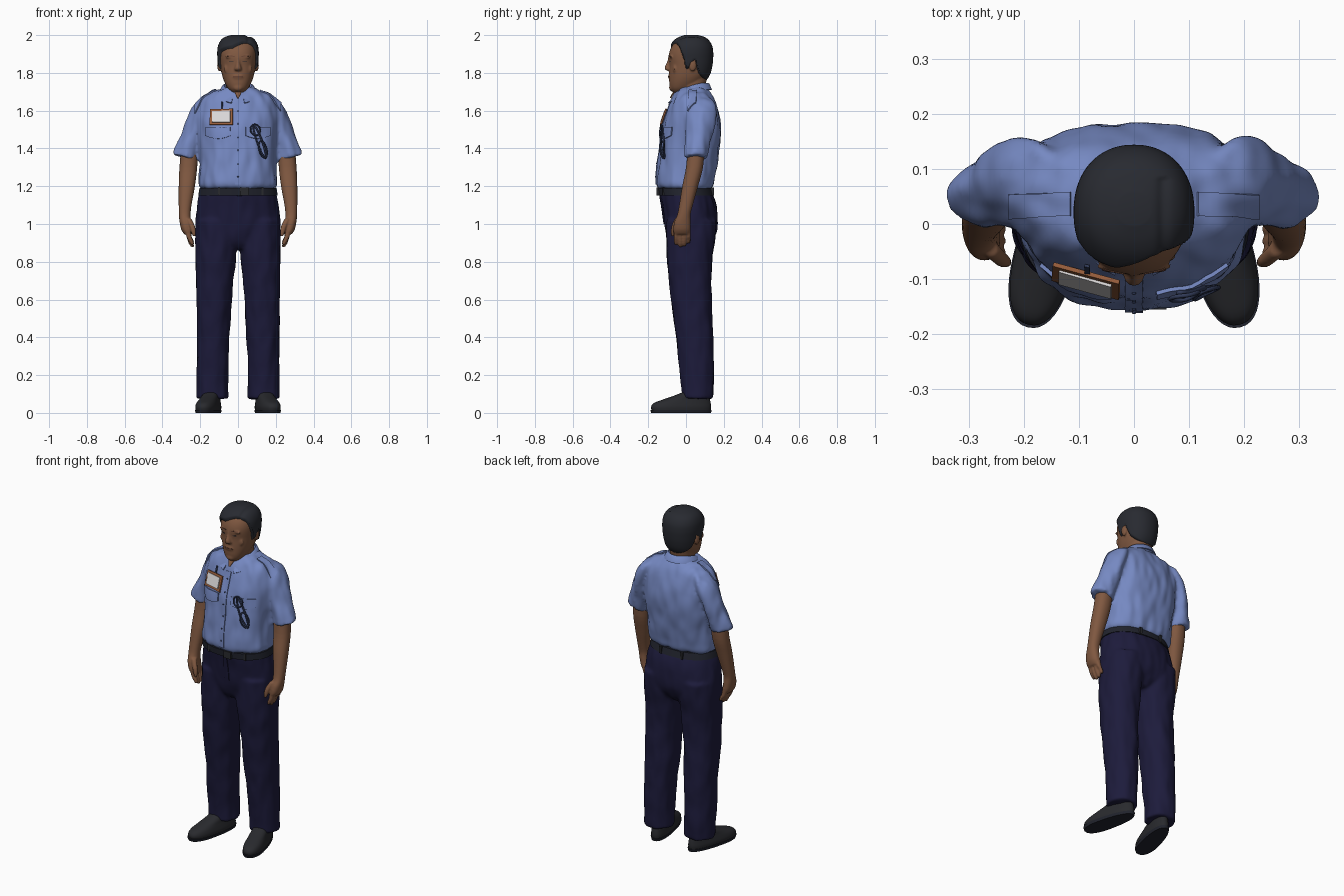
import bpy, bmesh, math
from mathutils import Vector, Matrix, noise
from mathutils.bvhtree import BVHTree

if "Cube" in bpy.data.objects:
    bpy.data.objects.remove(bpy.data.objects["Cube"])


def material(name, r, g, b):
    m = bpy.data.materials.new(name)
    m.use_nodes = True
    m.diffuse_color = (r, g, b, 1)
    node = m.node_tree.nodes["Principled BSDF"]
    node.inputs["Base Color"].default_value = (r, g, b, 1)
    node.inputs["Roughness"].default_value = 0.8
    return m


SHIRT = material("shirt blue", 0.18, 0.25, 0.54)
NAVY = material("trouser navy", 0.012, 0.011, 0.044)
SKIN = material("skin brown", 0.215, 0.098, 0.052)
LIP = material("dark skin", 0.13, 0.055, 0.033)
HAIR = material("hair black", 0.021, 0.023, 0.03)
SHOE = material("shoe black", 0.022, 0.023, 0.027)
BELT = material("belt black", 0.015, 0.017, 0.026)
METAL = material("dark steel", 0.03, 0.042, 0.095)
WHITE = material("card white", 0.7, 0.68, 0.68)
BROWN = material("card frame brown", 0.31, 0.11, 0.045)


def lerp_rings(rings, steps):
    """Catmull-Rom interpolation between cross-sections."""
    out = []
    for i in range(len(rings) - 1):
        p0, p1, p2 = rings[max(i - 1, 0)], rings[i], rings[i + 1]
        p3 = rings[min(i + 2, len(rings) - 1)]
        for k in range(steps):
            t = k / steps
            out.append([b + 0.5 * t * (c - a + t * (2*a - 5*b + 4*c - d + t * (3*(b - c) + d - a)))
                        for a, b, c, d in zip(p0, p1, p2, p3)])
    return out + [rings[-1]]


def loft(bm, rings, side=1, n=40, steps=4, power=2.2, mid=0.5):
    """Stack of oval sections: (z, half width, y front, y back, x centre, slope)."""
    loops = []
    rings = [tuple(r) + (0,) * (6 - len(r)) for r in rings]
    for z, hw, yf, yb, cx, slope in lerp_rings(rings, steps):
        cy, loop = yf + (yb - yf) * mid, []
        for i in range(n):
            a = 2 * math.pi * i / n
            c, s = math.cos(a), math.sin(a)
            x = hw * math.copysign(abs(c) ** (2 / power), c)
            y = math.copysign(abs(s) ** (2 / power), s) * (yb - cy if s > 0 else cy - yf)
            loop.append(bm.verts.new((side * (cx + x), cy + y, z + slope * x)))
        loops.append(loop)
    for lo, hi in zip(loops, loops[1:]):
        for i in range(n):
            bm.faces.new((lo[i], lo[(i+1) % n], hi[(i+1) % n], hi[i]))
    bm.faces.new(loops[0])
    bm.faces.new(loops[-1])


def ball(bm, centre, radii):
    m = Matrix.Translation(centre) @ Matrix.Diagonal((*radii, 1))
    bmesh.ops.create_uvsphere(bm, u_segments=20, v_segments=12, radius=1, matrix=m)


def finish(name, bm, mat, voxel=0, thick=0, wrinkle=0):
    """Turn a bmesh into a named object; optionally fuse, thicken and crease it."""
    bmesh.ops.recalc_face_normals(bm, faces=bm.faces)
    me = bpy.data.meshes.new(name)
    bm.to_mesh(me)
    bm.free()
    ob = bpy.data.objects.new(name, me)
    bpy.context.collection.objects.link(ob)
    if voxel:
        r = ob.modifiers.new("fuse", 'REMESH')
        r.mode, r.voxel_size = 'VOXEL', voxel
        s = ob.modifiers.new("soften", 'SMOOTH')
        s.factor, s.iterations = 0.5, 5
    if thick:
        s = ob.modifiers.new("thickness", 'SOLIDIFY')
        s.thickness, s.offset = thick, 0
    if voxel or thick:
        ev = ob.evaluated_get(bpy.context.evaluated_depsgraph_get())
        me = bpy.data.meshes.new_from_object(ev)
        ob.modifiers.clear()
        ob.data = me
    if wrinkle:
        moves = [v.normal * wrinkle * noise.noise(Vector((v.co.x * 22, v.co.y * 22, v.co.z * 9)))
                 for v in me.vertices]
        for v, d in zip(me.vertices, moves):
            v.co += d
    me.materials.clear()
    me.materials.append(mat)
    for p in me.polygons:
        p.use_smooth, p.material_index = True, 0
    me.set_sharp_from_angle(angle=math.radians(50))
    return ob


def tree(ob):
    return BVHTree.FromPolygons([v.co.copy() for v in ob.data.vertices],
                                [tuple(p.vertices) for p in ob.data.polygons])


def drape(name, target, quad, mat, off=0.003, thick=0.006, bulge=0, down=False, n=10):
    """Thin plate laid on a surface from the front, or from above."""
    bm, grid = bmesh.new(), []
    a, b, c, d = [Vector(q) for q in quad]
    for j in range(n + 1):
        row, t = [], j / n
        for i in range(n + 1):
            s = i / n
            p = a.lerp(b, s).lerp(d.lerp(c, s), t)
            p.y -= bulge * math.sin(math.pi * s) * t
            start = Vector((p.x, p.y, 3)) if down else Vector((p.x, -1, p.y))
            hit = target.ray_cast(start, Vector((0, 0, -1) if down else (0, 1, 0)))
            if hit[0] is None:
                hit = target.find_nearest(start)
            row.append(bm.verts.new(hit[0] + hit[1] * off))
        grid.append(row)
    for r0, r1 in zip(grid, grid[1:]):
        for i in range(n):
            bm.faces.new((r0[i], r0[i+1], r1[i+1], r1[i]))
    return finish(name, bm, mat, thick=thick)


def rect(x0, x1, z0, z1):
    return [(x0, z1), (x1, z1), (x1, z0), (x0, z0)]


# Trousers: hips and two legs fused
bm = bmesh.new()
loft(bm, [(1.185, .195, -.138, .125), (1.15, .205, -.135, .145), (1.08, .219, -.125, .163),
          (1.0, .226, -.114, .168), (.95, .212, -.104, .16), (.9, .15, -.086, .135), (.865, .05, -.06, .1)])
for s in (1, -1):
    loft(bm, [(1.02, .108, -.108, .16, .114), (.92, .111, -.106, .155, .114), (.8, .106, -.1, .138, .119),
              (.65, .096, -.083, .133, .125), (.5, .09, -.066, .14, .129), (.3, .084, -.042, .146, .134),
              (.15, .082, -.026, .146, .136), (.075, .084, -.022, .142, .136)], s)
trousers = finish("trousers", bm, NAVY, voxel=.009, wrinkle=.006)
drape("trouser_fly", tree(trousers), rect(-.004, .022, 1.0, 1.15), NAVY, .002, .005)

# Shoes and soles, toes turned out
for s, side in ((1, "left"), (-1, "right")):
    for part, rings in (
            ("shoe", [(.012, .053, -.193, .126), (.032, .055, -.197, .128), (.052, .051, -.182, .126),
                      (.07, .046, -.135, .122), (.09, .042, -.075, .115), (.115, .034, -.012, .1)]),
            ("sole", [(0, .053, -.196, .128), (.016, .057, -.202, .132)])):
        bm = bmesh.new()
        loft(bm, rings, mid=.38, power=2.3)
        bmesh.ops.rotate(bm, verts=bm.verts, cent=(0, .1, 0), matrix=Matrix.Rotation(s * .24, 3, 'Z'))
        bmesh.ops.translate(bm, verts=bm.verts, vec=(s * .122, .005, 0))
        finish(side + "_" + part, bm, SHOE if part == "shoe" else BELT)

# Shirt: torso and short sleeves fused
bm = bmesh.new()
loft(bm, [(1.188, .198, -.146, .135), (1.21, .209, -.158, .146), (1.25, .206, -.157, .152),
          (1.32, .202, -.15, .167), (1.4, .206, -.141, .179), (1.48, .214, -.13, .183),
          (1.55, .219, -.114, .18), (1.61, .216, -.092, .168), (1.655, .2, -.076, .154),
          (1.682, .17, -.064, .141), (1.705, .125, -.052, .126), (1.722, .08, -.04, .112)],
     n=56, mid=.6, power=2.35)
for s in (1, -1):
    loft(bm, [(1.672, .03, .05, .115, .165, -.35), (1.652, .053, .02, .145, .18, -.35),
              (1.6, .062, 0, .16, .199, -.2), (1.5, .061, -.006, .15, .231), (1.42, .064, -.008, .13, .256, .15),
              (1.352, .067, -.01, .114, .277, .28)], s, power=1.65)
shirt = finish("shirt", bm, SHIRT, voxel=.009, wrinkle=.008)
chest = tree(shirt)

# Shirt placket, buttons, pocket flaps and epaulettes
drape("placket", chest, rect(-.016, .016, 1.21, 1.64), SHIRT, .002, .005, n=20)
bm = bmesh.new()
for i in range(6):
    z = 1.25 + i * .07
    y = chest.ray_cast(Vector((0, -1, z)), Vector((0, 1, 0)))[0].y
    ball(bm, (0, y - .005, z), (.004, .003, .004))
finish("buttons", bm, METAL)
for s, side in ((1, "left"), (-1, "right")):
    x0, x1 = sorted((s * .04, s * .168))
    drape(side + "_pocket_flap", chest, rect(x0, x1, 1.467, 1.512), SHIRT, .004, .007, bulge=.016)
    drape(side + "_epaulette", chest, [(s * .115, .015), (s * .225, .012), (s * .225, .054), (s * .115, .058)],
          SHIRT, .003, .007, down=True)

# Folded collar, open at the throat
bm, rows = bmesh.new(), []
for i in range(41):
    a = math.radians(-74 + 328 * i / 40)
    f = ((1 - math.sin(a)) / 2) ** 2
    z = 1.745 - .05 * f
    rows.append([bm.verts.new((.075 * r * math.cos(a), .035 + .08 * r * math.sin(a), h)) for r, h in
                 ((.93, z - .04), (1, z), (1.07, z - .003), (1.25 + .42 * f, z - .034 - .024 * f))])
for p, q in zip(rows, rows[1:]):
    for k in range(3):
        bm.faces.new((p[k], q[k], q[k+1], p[k+1]))
finish("collar", bm, SHIRT, thick=.006)
drape("open_throat", chest, [(-.022, 1.705), (.022, 1.705), (.003, 1.665), (-.003, 1.665)], SKIN, .005)

# Belt, buckle and trouser loops
bm = bmesh.new()
loft(bm, [(1.152, .21, -.146, .148), (1.19, .204, -.15, .138)], n=64, steps=1)
finish("belt", bm, BELT)
bm = bmesh.new()
for x, y, w in ((.035, -.149, .048), (-.1, -.131, .012), (.13, -.117, .012), (-.07, .14, .014), (.07, .14, .014)):
    m = Matrix.Translation((x, y, 1.171)) @ Matrix.Diagonal((w, .014, .042, 1))
    bmesh.ops.create_cube(bm, size=1, matrix=m)
finish("buckle_and_loops", bm, SHOE)

# Arms with palm, fingers and thumb
for s, side in ((1, "left"), (-1, "right")):
    bm = bmesh.new()
    loft(bm, [(1.42, .045, .01, .1, .255), (1.3, .047, 0, .09, .263), (1.2, .043, -.02, .064, .271),
              (1.1, .034, -.036, .036, .28), (1.05, .031, -.046, .024, .282), (1.01, .03, -.062, .024, .279),
              (.97, .028, -.067, .024, .272), (.945, .02, -.063, .02, .264)], s)
    for k in range(4):
        y, drop = -.053 + k * .022, (.0, .012, .008, -.008)[k]
        loft(bm, [(.98, .014, y - .012, y + .012, .27), (.935, .014, y - .012, y + .012, .26),
                  (.91 - drop, .013, y - .012, y + .012, .249), (.89 - drop, .009, y - .008, y + .008, .24)],
             s, n=12)
    loft(bm, [(1.03, .015, -.06, -.03, .262), (.99, .015, -.076, -.05, .243), (.96, .013, -.08, -.058, .236),
              (.935, .008, -.078, -.064, .232)], s, n=12)
    finish(side + "_arm", bm, SKIN, voxel=.005)

# Head: skull, neck, nose, brow, ears and chin fused
skull = [(1.695, .028, -.068, 0), (1.715, .05, -.082, .03), (1.74, .066, -.088, .07), (1.77, .079, -.089, .1),
         (1.8, .087, -.089, .118), (1.84, .093, -.088, .128), (1.88, .097, -.092, .132), (1.91, .098, -.088, .132),
         (1.94, .094, -.075, .127), (1.965, .082, -.054, .112), (1.98, .062, -.03, .09), (1.99, .028, 0, .055)]
bm = bmesh.new()
loft(bm, skull, n=64, mid=.5)
loft(bm, [(1.64, .07, -.045, .1), (1.7, .064, -.04, .1), (1.8, .066, -.03, .115)])
loft(bm, [(1.89, .009, -.094, -.06), (1.86, .01, -.1, -.06), (1.832, .017, -.113, -.06),
          (1.818, .021, -.111, -.06), (1.811, .013, -.1, -.06)], n=20)
ball(bm, (0, -.076, 1.722), (.026, .014, .018))
ball(bm, (0, -.083, 1.78), (.03, .011, .018))
for s in (1, -1):
    ball(bm, (s * .037, -.078, 1.885), (.032, .01, .009))
    ball(bm, (s * .05, -.06, 1.822), (.026, .01, .026))
    ball(bm, (s * .1, .035, 1.84), (.01, .02, .032))
head = finish("head", bm, SKIN, voxel=.005)
face = tree(head)
for s, side in ((1, "left"), (-1, "right")):
    drape(side + "_eyebrow", face, [(s * .018, 1.89), (s * .056, 1.892), (s * .058, 1.888), (s * .018, 1.885)],
          LIP, .0005, .003)
    drape(side + "_eye", face, [(s * .024, 1.864), (s * .046, 1.864), (s * .046, 1.86), (s * .024, 1.86)],
          HAIR, .0005, .002)
drape("mouth", face, rect(-.026, .026, 1.777, 1.783), LIP, .0005, .003)

# Hair: skull shell that rises above the skin inside the hairline
line = [(-.12, 1.936), (-.07, 1.928), (-.035, 1.908), (-.01, 1.86), (0, 1.82), (.02, 1.825), (.045, 1.865),
        (.065, 1.8), (.1, 1.757), (.2, 1.75)]


def hairline(p):
    sweep = .034 * max(0, min(1, (p.x + .03) / .06)) * max(0, min(1, -p.y / .04))
    for (y0, z0), (y1, z1) in zip(line, line[1:]):
        if p.y <= y1:
            return p.z - sweep - z0 - (z1 - z0) * (p.y - y0) / (y1 - y0)
    return 1


bm = bmesh.new()
loft(bm, skull, n=96, steps=8, mid=.5)
bmesh.ops.recalc_face_normals(bm, faces=bm.faces)
bm.normal_update()
inside = {v: hairline(v.co) for v in bm.verts}
for v, f in inside.items():
    part = .005 * math.exp(-((v.co.x - .05) / .009) ** 2) if v.co.y < .08 else 0
    v.co += v.normal * (max(-.008, min(.012, f * .9)) - part)
bmesh.ops.delete(bm, geom=[v for v, f in inside.items() if f < -.03], context='VERTS')
finish("hair", bm, HAIR)

# Name card hanging from a clip
drape("card_frame", chest, rect(-.143, -.026, 1.522, 1.605), BROWN, .012, .008, n=1)
drape("card", chest, rect(-.13, -.039, 1.535, 1.593), WHITE, .016, .006, n=1)
drape("card_clip", chest, rect(-.089, -.08, 1.6, 1.645), METAL, .006, .005)


# Folded spectacles hooked on the left pocket
def wire(name, pts, radius, lift):
    cu = bpy.data.curves.new(name, 'CURVE')
    cu.dimensions, cu.bevel_depth, cu.bevel_resolution = '3D', radius, 2
    sp = cu.splines.new('POLY')
    sp.points.add(len(pts) - 1)
    sp.use_cyclic_u = True
    for q, (x, z) in zip(sp.points, pts):
        y = chest.ray_cast(Vector((x, -1, z)), Vector((0, 1, 0)))[0].y
        q.co = (x, y - lift, z, 1)
    ob = bpy.data.objects.new(name, cu)
    bpy.context.collection.objects.link(ob)
    cu.materials.append(METAL)


def oval(cx, cz, rx, rz, tilt):
    angles = [2 * math.pi * i / 24 for i in range(24)]
    return [(cx + rx * math.cos(a) * math.cos(tilt) - rz * math.sin(a) * math.sin(tilt),
             cz + rx * math.cos(a) * math.sin(tilt) + rz * math.sin(a) * math.cos(tilt)) for a in angles]


wire("spectacle_arms", oval(.115, 1.435, .013, .092, .35), .005, .013)
wire("spectacle_upper_rim", oval(.092, 1.498, .025, .03, .35), .004, .02)
wire("spectacle_lower_rim", oval(.132, 1.395, .02, .045, .25), .004, .018)
